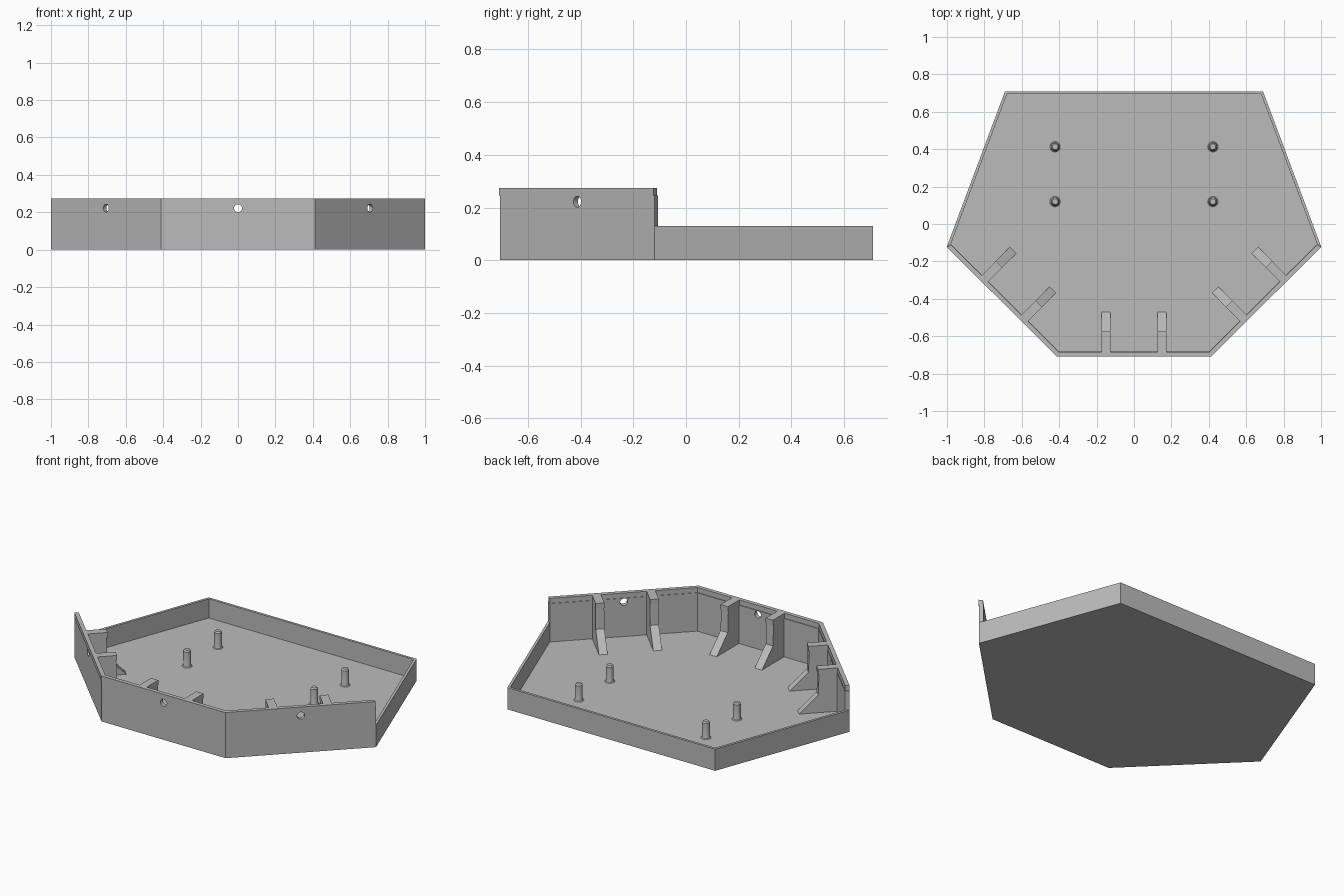
import bpy, bmesh, math
from mathutils import Vector, Matrix

if "Cube" in bpy.data.objects:
    bpy.data.objects.remove(bpy.data.objects["Cube"])

grey = bpy.data.materials.new("plain grey")
grey.diffuse_color = (0.5, 0.5, 0.5, 1)
grey.use_nodes = True
grey.node_tree.nodes["Principled BSDF"].inputs["Base Color"].default_value = grey.diffuse_color

FLOOR, LOW, STEP, HIGH = 0.015, 0.13, 0.245, 0.275
# Outline, counter-clockwise, starting at the left corner of the tall walls
OUTER = [Vector(p) for p in ((-1, -0.12), (-0.412, -0.705), (0.412, -0.705),
                             (1, -0.12), (0.69, 0.709), (-0.69, 0.709))]
THICK = [0.024, 0.024, 0.024, 0.015, 0.015, 0.015]


def inset(points, thick):
    """Mitred inward offset with one thickness per edge."""
    n, result = len(points), []
    for i in range(n):
        rows, rhs = [], []
        for e in (i - 1, i):
            d = (points[(e + 1) % n] - points[e % n]).normalized()
            normal = Vector((-d.y, d.x))
            rows.append(normal)
            rhs.append(normal.dot(points[i]) + thick[e])
        result.append(Matrix(rows).inverted() @ Vector(rhs))
    return result


INNER = inset(OUTER, THICK)


def finish(name, bm):
    bmesh.ops.recalc_face_normals(bm, faces=bm.faces)
    mesh = bpy.data.meshes.new(name)
    bm.to_mesh(mesh)
    bm.free()
    mesh.materials.append(grey)
    obj = bpy.data.objects.new(name, mesh)
    bpy.context.collection.objects.link(obj)
    return obj


def loft(name, rings):
    """Closed solid through rings of equal point count."""
    bm = bmesh.new()
    loops = [[bm.verts.new(p) for p in ring] for ring in rings]
    n = len(loops[0])
    for a, b in zip(loops, loops[1:]):
        for i in range(n):
            j = (i + 1) % n
            bm.faces.new((a[i], a[j], b[j], b[i]))
    bm.faces.new(loops[0])
    bm.faces.new(loops[-1])
    return finish(name, bm)


def at(points, z, dy=0.0):
    return [Vector((p.x, p.y + dy, z)) for p in points]


def boolean(target, other, operation):
    mod = target.modifiers.new(operation.lower(), 'BOOLEAN')
    mod.object, mod.operation, mod.solver = other, operation, 'EXACT'
    other.hide_render = True
    other.hide_set(True)


# Shallow tray: floor and low rim
tray = loft("tray", [at(OUTER, 0), at(OUTER, LOW), at(INNER, LOW), at(INNER, FLOOR)])

# Tall front walls, with a slightly shifted top band
band = OUTER[:4] + INNER[3::-1]
wall = loft("tall_front_wall", [at(band, LOW), at(band, STEP),
                                at(band, STEP, -0.004), at(band, HIGH, -0.004)])
boolean(tray, wall, 'UNION')

# Rib side profile: (distance from wall, height)
RIB = [(0, FLOOR), (0.21, FLOOR), (0.105, 0.12), (0.1, STEP),
       (0.105, STEP), (0.105, HIGH), (-0.004, HIGH), (-0.004, STEP), (0, STEP)]

for side, label in enumerate(("left", "centre", "right")):
    a, b = OUTER[side], OUTER[side + 1]
    along = (b - a).normalized().to_3d()
    inward = Vector((-along.y, along.x, 0))
    middle = ((a + b) / 2).to_3d()

    # Round hole through the wall
    bm = bmesh.new()
    bmesh.ops.create_cone(bm, cap_ends=True, segments=32, radius1=0.021,
                          radius2=0.021, depth=0.12)
    turn = Vector((0, 0, 1)).rotation_difference(inward).to_matrix().to_4x4()
    centre = middle + Vector((0, 0, 0.222))
    bmesh.ops.transform(bm, matrix=Matrix.Translation(centre) @ turn, verts=bm.verts)
    boolean(tray, finish(label + "_hole_cutter", bm), 'DIFFERENCE')

    # Pair of support ribs with sloped feet
    for offset, which in ((-0.15, "a"), (0.15, "b")):
        base = middle + along * offset + inward * THICK[side]
        rings = [[base + along * s + inward * d + Vector((0, 0, z)) for d, z in RIB]
                 for s in (-0.024, 0.024)]
        loft(f"{label}_rib_{which}", rings)

# Four round pegs with a flared foot and chamfered tip
PEG = [(0.028, FLOOR), (0.023, 0.019), (0.021, 0.026), (0.021, 0.108), (0.015, 0.116)]
for x in (-0.422, 0.422):
    for y in (0.12, 0.413):
        rings = [[Vector((x + r * math.cos(k * math.tau / 24),
                          y + r * math.sin(k * math.tau / 24), z)) for k in range(24)]
                 for r, z in PEG]
        peg = loft("peg", rings)
        bpy.ops.object.select_all(action='DESELECT')
        peg.select_set(True)
        bpy.context.view_layer.objects.active = peg
        bpy.ops.object.shade_smooth_by_angle(angle=math.radians(30))
